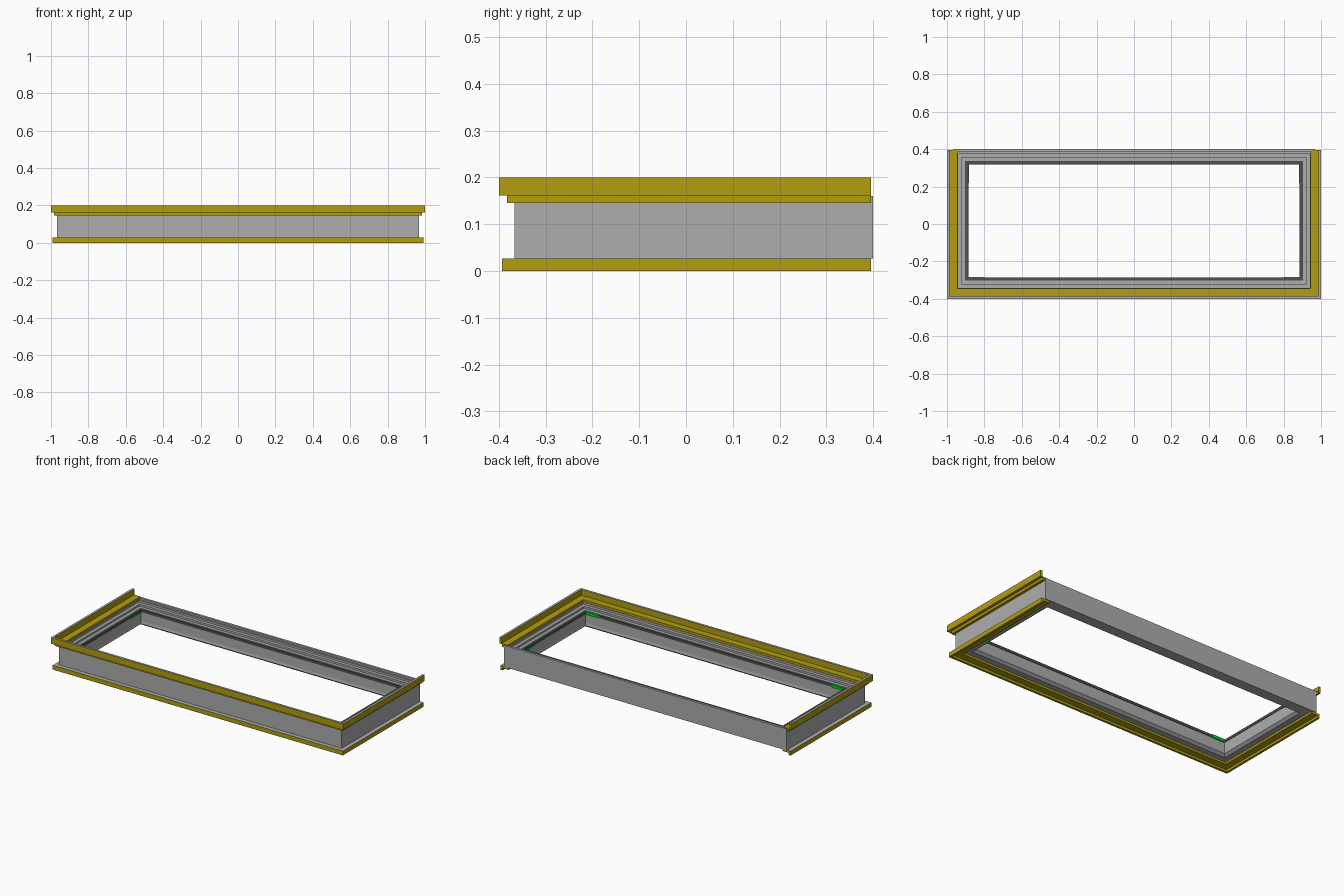
import bpy, bmesh

if "Cube" in bpy.data.objects:
    bpy.data.objects.remove(bpy.data.objects["Cube"])


def material(name, rgb):
    m = bpy.data.materials.new(name)
    m.diffuse_color = (*rgb, 1)
    m.use_nodes = True
    m.node_tree.nodes["Principled BSDF"].inputs["Base Color"].default_value = m.diffuse_color
    return m


GREY = material("plain_grey", (0.42, 0.42, 0.42))
YELLOW = material("yellow_trim", (0.45, 0.34, 0.005))
DARK = material("dark_rubber", (0.08, 0.08, 0.08))
GREEN = material("green_marker", (0.0, 0.6, 0.02))

# Outer rectangle of the frame body
X, FRONT, BACK = 0.967, -0.367, 0.40


def sweep(name, profile, mats, closed=True, end=0.396):
    """Mitred sweep of (outward offset, z) points around the frame, or a U open at the back."""
    bm = bmesh.new()
    rings = []
    for sx, sy in ((-1, 1), (-1, -1), (1, -1), (1, 1)):
        ring = []
        for o, z in profile:
            y = FRONT - o if sy < 0 else (BACK + o if closed else end)
            ring.append(bm.verts.new((sx * (X + o), y, z)))
        rings.append(ring)
    n = len(profile)
    for i in range(4 if closed else 3):
        a, b = rings[i], rings[(i + 1) % 4]
        for j in range(n):
            k = (j + 1) % n
            bm.faces.new((a[j], a[k], b[k], b[j]))
    if not closed:
        bm.faces.new(rings[0])
        bm.faces.new(rings[3])
    bmesh.ops.recalc_face_normals(bm, faces=bm.faces)
    me = bpy.data.meshes.new(name)
    for m in mats:
        me.materials.append(m)
    # Cut upper edges of the trim stay grey
    if len(mats) > 1:
        top = max(z for o, z in profile)
        for f in bm.faces:
            if f.normal.z > 0.9 and f.calc_center_median().z > top - 0.001:
                f.material_index = 1
    bm.to_mesh(me)
    bm.free()
    ob = bpy.data.objects.new(name, me)
    bpy.context.collection.objects.link(ob)
    return ob


# Stepped frame body, chamfered along its lower inner edge
sweep("frame_body", [
    (0, 0.027), (0, 0.16), (-0.014, 0.16), (-0.014, 0.15), (-0.025, 0.15),
    (-0.025, 0.138), (-0.045, 0.138), (-0.045, 0.126), (-0.065, 0.126),
    (-0.065, 0.112), (-0.078, 0.112), (-0.078, 0.055), (-0.081, 0.04),
    (-0.065, 0.027)], [GREY])

# Dark gasket around the opening
sweep("inner_gasket", [(-0.064, 0.112), (-0.064, 0.128), (-0.081, 0.128),
                       (-0.081, 0.112)], [DARK])

# Upper trim: ledge with an upright outer flange
sweep("upper_trim", [
    (-0.022, 0.145), (0.016, 0.145), (0.016, 0.161), (0.033, 0.161),
    (0.033, 0.2), (0.019, 0.2), (0.019, 0.164), (-0.022, 0.164)],
    [YELLOW, GREY], closed=False)

# Lower trim: ledge with a downward outer flange
sweep("lower_trim", [
    (0.026, 0), (0.026, 0.027), (-0.03, 0.027), (-0.03, 0.014),
    (0.012, 0.014), (0.012, 0)], [YELLOW, GREY], closed=False)


def box(name, centre, size, mat):
    bpy.ops.mesh.primitive_cube_add(size=1, location=centre)
    ob = bpy.context.object
    ob.name = name
    ob.scale = size
    ob.data.materials.append(mat)


# Green corner markers along the gasket
for s, side in ((-1, "left"), (1, "right")):
    box(f"front_marker_{side}", (s * 0.842, -0.286, 0.12), (0.088, 0.007, 0.019), GREEN)
    box(f"side_marker_{side}", (s * 0.886, 0.27, 0.115), (0.005, 0.1, 0.01), GREEN)
